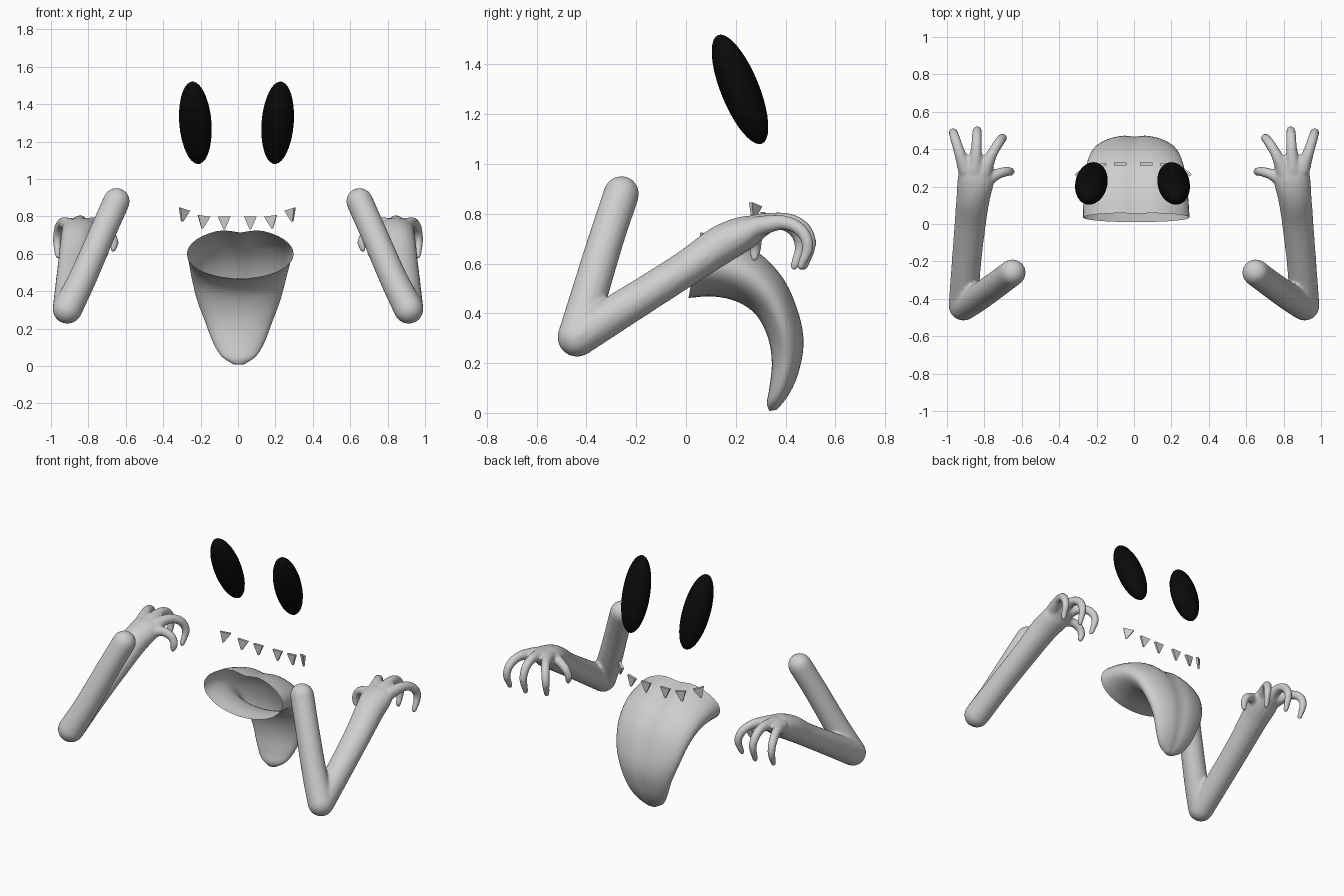
import bpy, bmesh, math
from mathutils import Vector, Matrix

if "Cube" in bpy.data.objects:
    bpy.data.objects.remove(bpy.data.objects["Cube"])


def material(name, col):
    m = bpy.data.materials.new(name)
    m.diffuse_color = (*col, 1)
    m.use_nodes = True
    m.node_tree.nodes["Principled BSDF"].inputs["Base Color"].default_value = m.diffuse_color
    return m


GREY = material("pale grey", (0.62, 0.62, 0.62))
BLACK = material("black", (0.003, 0.003, 0.003))


def finish(bm, name, mat, smooth=True):
    bmesh.ops.recalc_face_normals(bm, faces=bm.faces)
    me = bpy.data.meshes.new(name)
    bm.to_mesh(me)
    bm.free()
    for p in me.polygons:
        p.use_smooth = smooth
    me.materials.append(mat)
    ob = bpy.data.objects.new(name, me)
    bpy.context.collection.objects.link(ob)
    return ob


def spline(pts, steps=5):
    """Catmull-Rom through tuples of any length."""
    v = [Vector(p) for p in pts]
    v = [v[0] * 2 - v[1]] + v + [v[-1] * 2 - v[-2]]
    out = []
    for i in range(1, len(v) - 2):
        a, b, c, d = v[i - 1:i + 3]
        for k in range(steps):
            t = k / steps
            out.append(0.5 * (2 * b + (c - a) * t + (2 * a - 5 * b + 4 * c - d) * t * t
                              + (3 * b - a - 3 * c + d) * t ** 3))
    return out + [v[-2]]


def bridge(bm, rings):
    n = len(rings[0])
    for a, b in zip(rings, rings[1:]):
        for i in range(n):
            j = (i + 1) % n
            bm.faces.new((a[i], a[j], b[j], b[i]))


def tube(bm, pts, n=16):
    """Round-ended limb; each point is x, y, z, half width, half depth."""
    path = spline(pts)
    pos = [p.to_3d() if len(p) == 3 else Vector(p[:3]) for p in path]
    rings = []
    last = len(path) - 1

    def ring(c, t, rx, rz):
        side = t.cross(Vector((0, 0, 1)) if abs(t.z) < 0.95 else Vector((0, -1, 0)))
        if side.x < 0:
            side = -side
        side.normalize()
        up = side.cross(t).normalized()
        return [bm.verts.new(c + side * rx * math.cos(a) + up * rz * math.sin(a))
                for a in (i * math.tau / n for i in range(n))]

    for i, p in enumerate(path):
        t = (pos[min(i + 1, last)] - pos[max(i - 1, 0)]).normalized()
        caps = [0]
        if i == 0:
            caps = [-80, -60, -40, -20, 0]
        elif i == last:
            caps = [0, 20, 40, 60, 80]
        for d in caps:
            s, c = math.sin(math.radians(d)), math.cos(math.radians(d))
            rings.append(ring(pos[i] + t * p[4] * s, t, p[3] * c, p[4] * c))
    bridge(bm, rings)
    bm.faces.new(rings[0])
    bm.faces.new(rings[-1])


# Arms: overlapping limbs fused into one skin
UPPER = [(.65, -.26, .88, .072, .072), (.73, -.32, .70, .072, .072),
         (.83, -.39, .47, .075, .075), (.912, -.437, .305, .08, .08)]
FOREARM = [(.912, -.437, .305, .08, .08), (.897, -.22, .44, .079, .074),
           (.876, 0, .58, .084, .072), (.860, .14, .675, .09, .078),
           (.846, .24, .725, .098, .068), (.850, .31, .752, .085, .042)]
FINGERS = [
    [(.90, .29, .75), (.935, .39, .765), (.957, .46, .735), (.967, .49, .67), (.962, .462, .59)],
    [(.85, .29, .76), (.843, .40, .775), (.840, .47, .745), (.838, .50, .68), (.838, .475, .59)],
    [(.80, .28, .75), (.762, .37, .765), (.722, .435, .735), (.702, .46, .67), (.712, .435, .59)],
    [(.80, .23, .725), (.735, .265, .73), (.685, .28, .705), (.662, .28, .665), (.667, .275, .625)]]
RADII = (.042, .030, .027, .024, .017)

for label, side in (("right", 1), ("left", -1)):
    bm = bmesh.new()
    tube(bm, UPPER)
    tube(bm, FOREARM)
    for f in FINGERS:
        tube(bm, [(*p, r, r) for p, r in zip(f, RADII)], 12)
    bmesh.ops.scale(bm, vec=(side, 1, 1), verts=bm.verts)
    arm = finish(bm, label + "_arm", GREY)
    rm = arm.modifiers.new("fuse", 'REMESH')
    rm.mode, rm.voxel_size, rm.use_smooth_shade = 'VOXEL', 0.009, True
    sm = arm.modifiers.new("soften", 'SMOOTH')
    sm.factor, sm.iterations = 0.5, 6

# Tongue: open hollow loft; inner y,z / outer y,z / half width / centre x
SECTIONS = [(.01, .462, .06, .735, .285, .012), (.11, .468, .17, .71, .28, .01),
            (.21, .445, .29, .655, .27, .008), (.285, .39, .395, .545, .252, .005),
            (.33, .30, .458, .40, .222, .004), (.345, .20, .477, .275, .18, .004),
            (.335, .10, .452, .15, .137, .004), (.325, .04, .41, .065, .092, .004),
            (.335, .008, .365, .012, .03, .004)]
bm = bmesh.new()
rings = []
N = 40
for s in spline(SECTIONS, 4):
    inner, outer = Vector((s[5], s[0], s[1])), Vector((s[5], s[2], s[3]))
    mid, half = (inner + outer) / 2, (outer - inner) / 2
    ring = []
    for i in range(N):
        a = i * math.tau / N
        u, h = math.cos(a), math.sin(a)
        if h > 0:   # central groove on the outer side
            h -= 0.16 * math.exp(-(u / .22) ** 2)
        ring.append(bm.verts.new(mid + half * h + Vector((s[4] * u, 0, 0))))
    rings.append(ring)
bridge(bm, rings)
bm.faces.new(rings[-1])
finish(bm, "tongue", GREY)

# Eyes: tilted ellipsoids
for label, side in (("right", 1), ("left", -1)):
    bm = bmesh.new()
    bmesh.ops.create_uvsphere(bm, u_segments=32, v_segments=20, radius=1)
    m = (Matrix.Translation((-.008 + side * .22, .217, 1.30))
         @ Matrix.Rotation(math.radians(4.5 * side), 4, 'Y')
         @ Matrix.Rotation(math.radians(22), 4, 'X')
         @ Matrix.Diagonal((.086, .077, .236, 1)))
    bm.transform(m)
    finish(bm, label + "_eye", BLACK)

# Teeth: thin wedges along an arc; x, y, z, yaw, roll
TEETH = [(.07, .32, .766, 0, 0), (.182, .313, .771, -10, -8), (.288, .275, .807, -38, -14)]
for side in (1, -1):
    for k, (x, y, z, yaw, roll) in enumerate(TEETH):
        bm = bmesh.new()
        top = [(-.034, -.008), (.034, -.008), (.034, .008), (-.034, .008)]
        a = [bm.verts.new((px, py, .032)) for px, py in top]
        b = [bm.verts.new((px * .12, py * .6, -.036)) for px, py in top]
        bridge(bm, [a, b])
        bm.faces.new(a)
        bm.faces.new(b)
        bm.transform(Matrix.Translation((side * x - .004, y, z))
                     @ Matrix.Rotation(math.radians(yaw * side), 4, 'Z')
                     @ Matrix.Rotation(math.radians(roll * side), 4, 'Y'))
        finish(bm, f"tooth_{'right' if side > 0 else 'left'}_{k + 1}", GREY, False)
